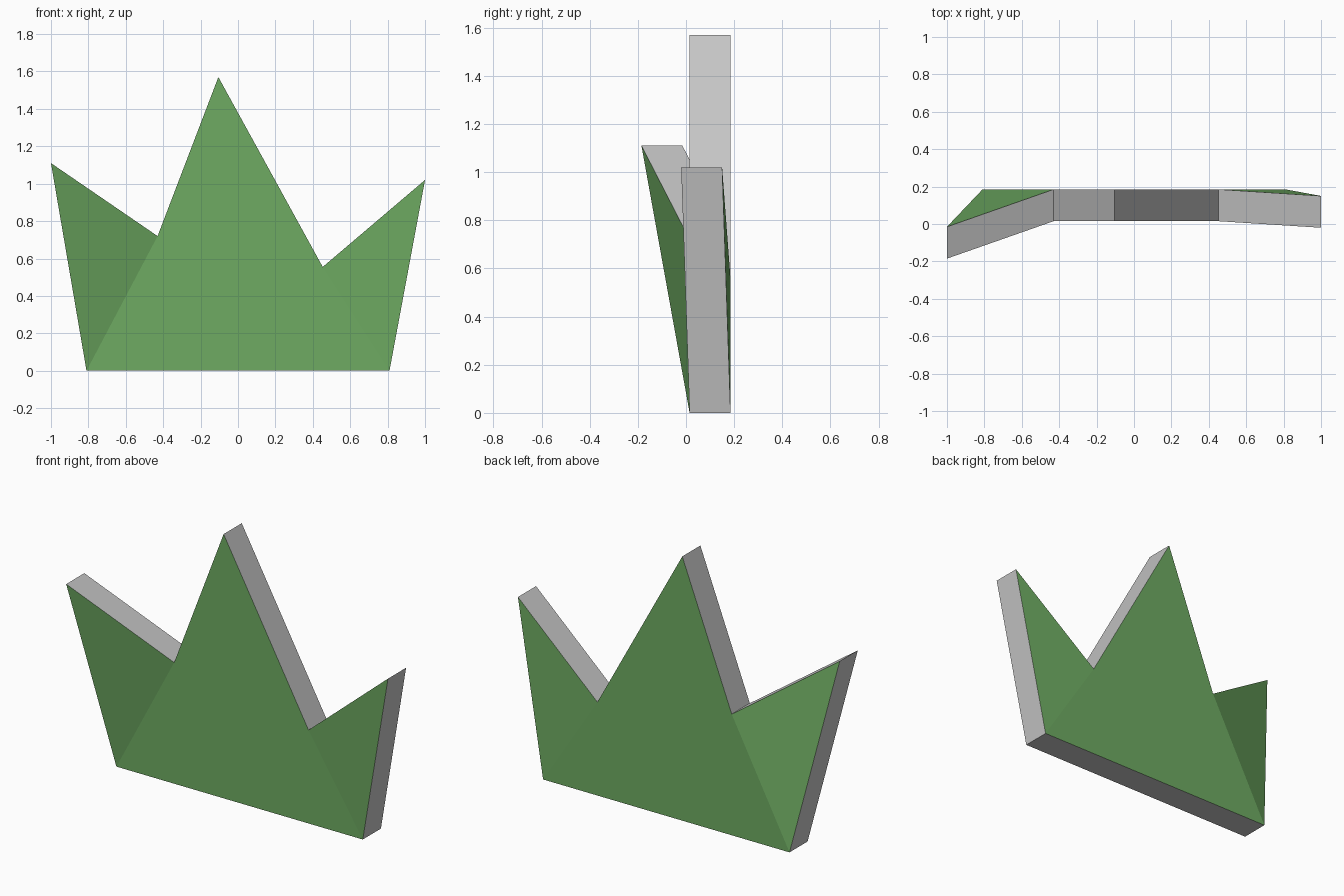
import bpy, bmesh

if "Cube" in bpy.data.objects:
    bpy.data.objects.remove(bpy.data.objects["Cube"])

THICK = 0.17


def material(name, rgb):
    m = bpy.data.materials.new(name)
    m.diffuse_color = (*rgb, 1.0)
    m.use_nodes = True
    m.node_tree.nodes["Principled BSDF"].inputs["Base Color"].default_value = m.diffuse_color
    return m


green = material("grass_green", (0.156, 0.407, 0.122))
grey = material("edge_grey", (0.565, 0.565, 0.565))

# Front outline: the middle blade is upright, the two outer tips lean forward
outline = [
    (-0.81, 0.015, 0.0),     # 0 bottom left
    (0.81, 0.015, 0.0),      # 1 bottom right
    (1.0, -0.02, 1.02),      # 2 right tip
    (0.453, 0.015, 0.555),   # 3 right notch
    (-0.105, 0.015, 1.57),   # 4 peak
    (-0.43, 0.015, 0.72),    # 5 left notch
    (-1.0, -0.185, 1.11),    # 6 left tip
]
blades = [(0, 1, 3, 4, 5), (1, 2, 3), (0, 5, 6)]

# Grass tuft: three folded blades given a constant depth in y
bm = bmesh.new()
verts = [bm.verts.new(p) for p in outline]
front = [bm.faces.new([verts[i] for i in b]) for b in blades]
ret = bmesh.ops.extrude_face_region(bm, geom=front, use_keep_orig=True)
moved = [g for g in ret["geom"] if isinstance(g, bmesh.types.BMVert)]
bmesh.ops.translate(bm, verts=moved, vec=(0, THICK, 0))
bmesh.ops.recalc_face_normals(bm, faces=bm.faces)

# Green on the broad front and back, grey on the rim
for f in bm.faces:
    f.material_index = 0 if abs(f.normal.y) > 0.5 else 1

mesh = bpy.data.meshes.new("grass_tuft")
bm.to_mesh(mesh)
bm.free()
mesh.materials.append(green)
mesh.materials.append(grey)
tuft = bpy.data.objects.new("grass_tuft", mesh)
bpy.context.collection.objects.link(tuft)
